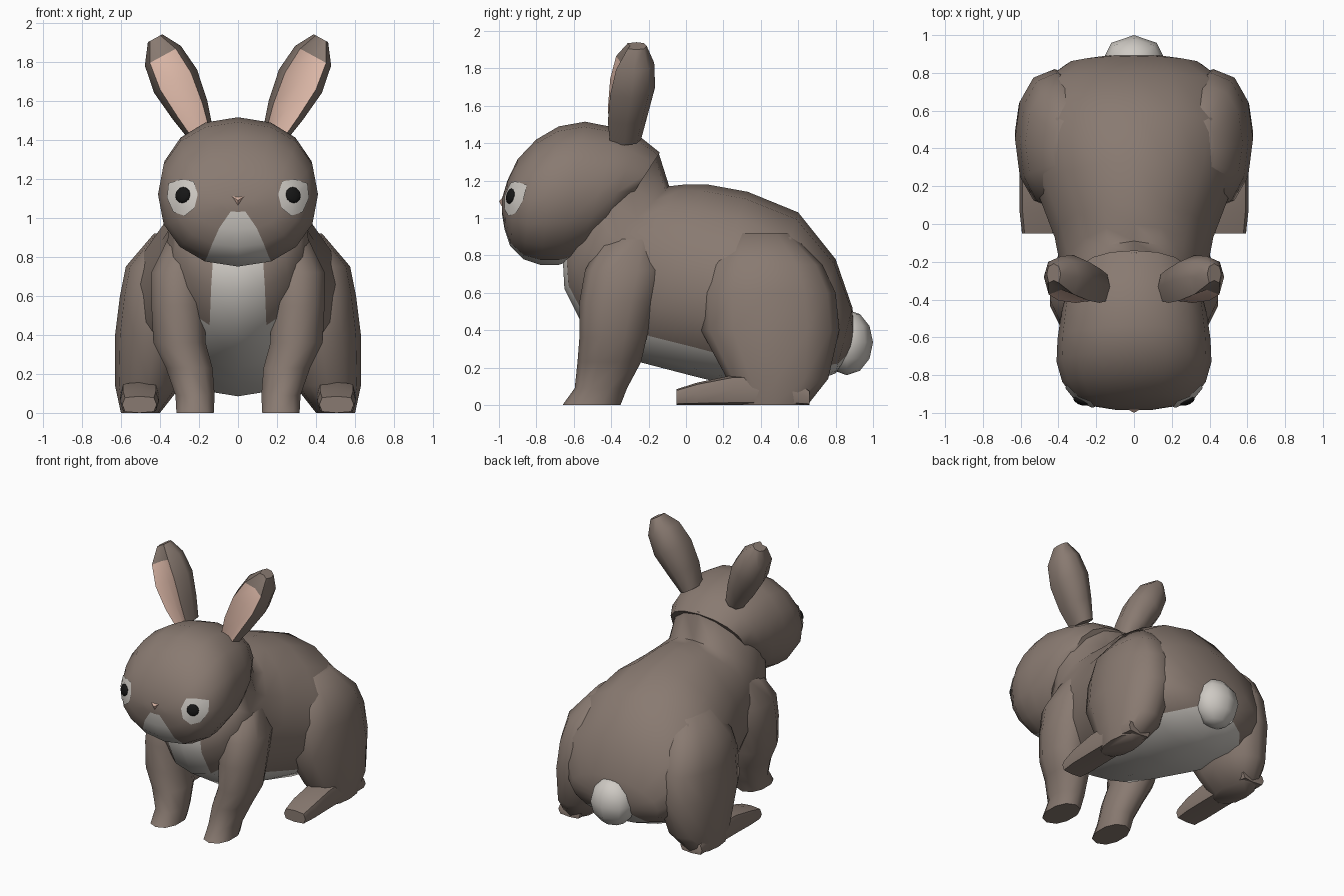
import bpy, bmesh, math
from mathutils import Vector
from mathutils.bvhtree import BVHTree

if "Cube" in bpy.data.objects:
    bpy.data.objects.remove(bpy.data.objects["Cube"])


def material(name, rgb):
    m = bpy.data.materials.new(name)
    m.diffuse_color = (*rgb, 1)
    m.use_nodes = True
    m.node_tree.nodes["Principled BSDF"].inputs["Base Color"].default_value = m.diffuse_color
    return m


FUR = material("brown fur", (0.25, 0.195, 0.165))
PALE = material("pale fur", (0.62, 0.59, 0.55))
PINK = material("pink skin", (0.72, 0.48, 0.39))
BLACK = material("black", (0.008, 0.008, 0.008))


def finish(name, bm, mats, mirror=False, angle=60):
    bmesh.ops.recalc_face_normals(bm, faces=bm.faces)
    me = bpy.data.meshes.new(name)
    bm.to_mesh(me)
    bm.free()
    for m in mats:
        me.materials.append(m)
    me.shade_smooth()
    me.set_sharp_from_angle(angle=math.radians(angle))
    ob = bpy.data.objects.new(name, me)
    bpy.context.collection.objects.link(ob)
    if mirror:
        ob.modifiers.new("mirror", 'MIRROR').use_clip = False
    return ob


def loft(name, rings, mats, paint=lambda i, j: 0, mirror=False, angle=60):
    """Skin a list of equal-sized point rings; paint picks a material slot."""
    bm = bmesh.new()
    vs = [[bm.verts.new(p) for p in r] for r in rings]
    n = len(rings[0])
    for i in range(len(vs) - 1):
        for j in range(n):
            k = (j + 1) % n
            f = bm.faces.new((vs[i][j], vs[i][k], vs[i + 1][k], vs[i + 1][j]))
            f.material_index = paint(i, j)
    bm.faces.new(vs[0])
    bm.faces.new(vs[-1])
    return finish(name, bm, mats, mirror, angle)


def oval(c, u, v, n=16, p=1.0):
    """Closed ring starting at c - v; p below 1 squares it off."""
    pw = lambda t: math.copysign(abs(t) ** p, t)
    c, u, v = Vector(c), Vector(u), Vector(v)
    return [c + u * pw(math.sin(a)) - v * pw(math.cos(a))
            for a in (2 * math.pi * j / n for j in range(n))]


def spine_ring(ty, tz, by, bz, w, p=1.0):
    """Ring through a top and a bottom point of the side outline."""
    return oval((0, (ty + by) / 2, (tz + bz) / 2), (w, 0, 0),
                (0, (ty - by) / 2, (tz - bz) / 2), 16, p)


# body, neck and chest with a pale underside
body = [(-0.15, 1.36, -0.66, 0.80, 0.33), (-0.09, 1.17, -0.65, 0.62, 0.36),
        (0.0, 1.18, -0.55, 0.42, 0.38), (0.11, 1.18, -0.25, 0.23, 0.42),
        (0.33, 1.14, 0.0, 0.165, 0.51), (0.60, 1.03, 0.32, 0.085, 0.58),
        (0.80, 0.78, 0.62, 0.10, 0.54), (0.89, 0.52, 0.80, 0.17, 0.36),
        (0.90, 0.42, 0.87, 0.26, 0.16)]


def belly(i, j):
    return int(j in (0, 15) or (i >= 2 and j in (1, 14)))


loft("body", [spine_ring(*r) for r in body], [FUR, PALE], belly)

# head with a pale chin
head_rows = [(-0.985, 1.10, -0.985, 1.03, 0.09), (-0.955, 1.20, -0.97, 0.94, 0.23),
             (-0.90, 1.315, -0.94, 0.85, 0.32), (-0.80, 1.42, -0.87, 0.78, 0.38),
             (-0.68, 1.49, -0.78, 0.75, 0.41), (-0.54, 1.515, -0.68, 0.75, 0.405),
             (-0.36, 1.48, -0.58, 0.78, 0.385), (-0.24, 1.43, -0.5, 0.84, 0.36),
             (-0.14, 1.35, -0.4, 0.95, 0.30)]
head = loft("head", [spine_ring(*r, 0.92) for r in head_rows], [FUR, PALE],
            lambda i, j: int(j in (0, 15)))
tree = BVHTree.FromPolygons([v.co for v in head.data.vertices],
                            [f.vertices[:] for f in head.data.polygons])


def on_head(x, z, lift):
    p, nrm, *_ = tree.ray_cast(Vector((x, -2, z)), Vector((0, 1, 0)))
    return p + nrm * lift, nrm


# eye patches wrapped onto the head
rim = [(0.225, 1.185), (0.29, 1.192), (0.35, 1.175), (0.358, 1.10),
       (0.325, 1.03), (0.27, 1.01), (0.222, 1.05), (0.205, 1.12)]
cx, cz = 0.285, 1.11
bm = bmesh.new()
hub = bm.verts.new(on_head(cx, cz, 0.01)[0])
rows = [[bm.verts.new(on_head(cx + (x - cx) * s, cz + (z - cz) * s, 0.008)[0])
         for x, z in rim] for s in (0.5, 1.0)]
for j in range(8):
    k = (j + 1) % 8
    bm.faces.new((hub, rows[0][k], rows[0][j]))
    bm.faces.new((rows[0][j], rows[0][k], rows[1][k], rows[1][j]))
finish("eye_patches", bm, [PALE], True)

# pupils
p, nrm = on_head(0.28, 1.115, 0.008)
bm = bmesh.new()
bmesh.ops.create_uvsphere(bm, u_segments=12, v_segments=8, radius=0.042)
rot = nrm.to_track_quat('Z', 'Y')
for v in bm.verts:
    v.co = rot @ Vector((v.co.x, v.co.y, v.co.z * 0.4)) + p
finish("pupils", bm, [BLACK], True)

# nose
bm = bmesh.new()
a, b, c, d, e = [bm.verts.new(q) for q in (
    (-0.06, -0.965, 1.125), (0.06, -0.965, 1.125), (0, -0.975, 1.045),
    (0, -1.0, 1.09), (0, -0.93, 1.10))]
for f in ((a, b, d), (b, c, d), (c, a, d), (b, a, e), (c, b, e), (a, c, e)):
    bm.faces.new(f)
finish("nose", bm, [PINK], angle=30)

# ears: cupped profile swept along a leaning axis
profile = [(1, 0), (0.75, 0.72), (0, 1), (-0.75, 0.72), (-1, 0),
           (-0.72, -0.85), (0, -0.62), (0.72, -0.85)]
stations = [(0.185, -0.33, 1.42, 0.065, 0.09), (0.245, -0.32, 1.55, 0.10, 0.115),
            (0.32, -0.295, 1.70, 0.125, 0.13), (0.385, -0.28, 1.83, 0.105, 0.11),
            (0.425, -0.265, 1.92, 0.042, 0.055)]
ear = [[Vector((x + 0.88 * c * r, y + s * d, z - 0.48 * c * r)) for c, s in profile]
       for x, y, z, r, d in stations]
loft("ears", ear, [FUR, PINK], lambda i, j: int(i < 3 and j in (5, 6)), True, 50)


def limb(name, rows, n=10, p=0.9):
    """Limb from horizontal rings: z, x, y, x radius, y radius."""
    loft(name, [oval((x, y, z), (rx, 0, 0), (0, ry, 0), n, p)
                for z, x, y, rx, ry in rows], [FUR], mirror=True)


# front legs
limb("front_legs", [(0, 0.22, -0.505, 0.10, 0.155), (0.09, 0.22, -0.455, 0.105, 0.14),
                    (0.23, 0.25, -0.41, 0.125, 0.17), (0.36, 0.30, -0.39, 0.14, 0.18),
                    (0.55, 0.305, -0.365, 0.145, 0.205), (0.72, 0.31, -0.33, 0.14, 0.21),
                    (0.92, 0.25, -0.28, 0.10, 0.15)])

# hind thighs
limb("hind_thighs", [(0, 0.50, 0.47, 0.10, 0.18), (0.14, 0.46, 0.49, 0.17, 0.27),
                     (0.40, 0.42, 0.45, 0.21, 0.37), (0.60, 0.41, 0.44, 0.195, 0.36),
                     (0.75, 0.395, 0.43, 0.18, 0.30), (0.92, 0.33, 0.40, 0.10, 0.16)], 12)

# hind feet
feet = [(-0.05, 0.085, 0.088), (0.06, 0.12, 0.10), (0.25, 0.16, 0.10),
        (0.55, 0.16, 0.10), (0.66, 0.08, 0.09)]
loft("hind_feet", [oval((0.505, y, h / 2), (w, 0, 0), (0, 0, h / 2), 8, 0.5)
                   for y, h, w in feet], [FUR], mirror=True)

# tail
bm = bmesh.new()
bmesh.ops.create_uvsphere(bm, u_segments=8, v_segments=6, radius=1)
for v in bm.verts:
    v.co = Vector((v.co.x * 0.17, v.co.y * 0.14 + 0.86, v.co.z * 0.175 + 0.335))
finish("tail", bm, [PALE])
